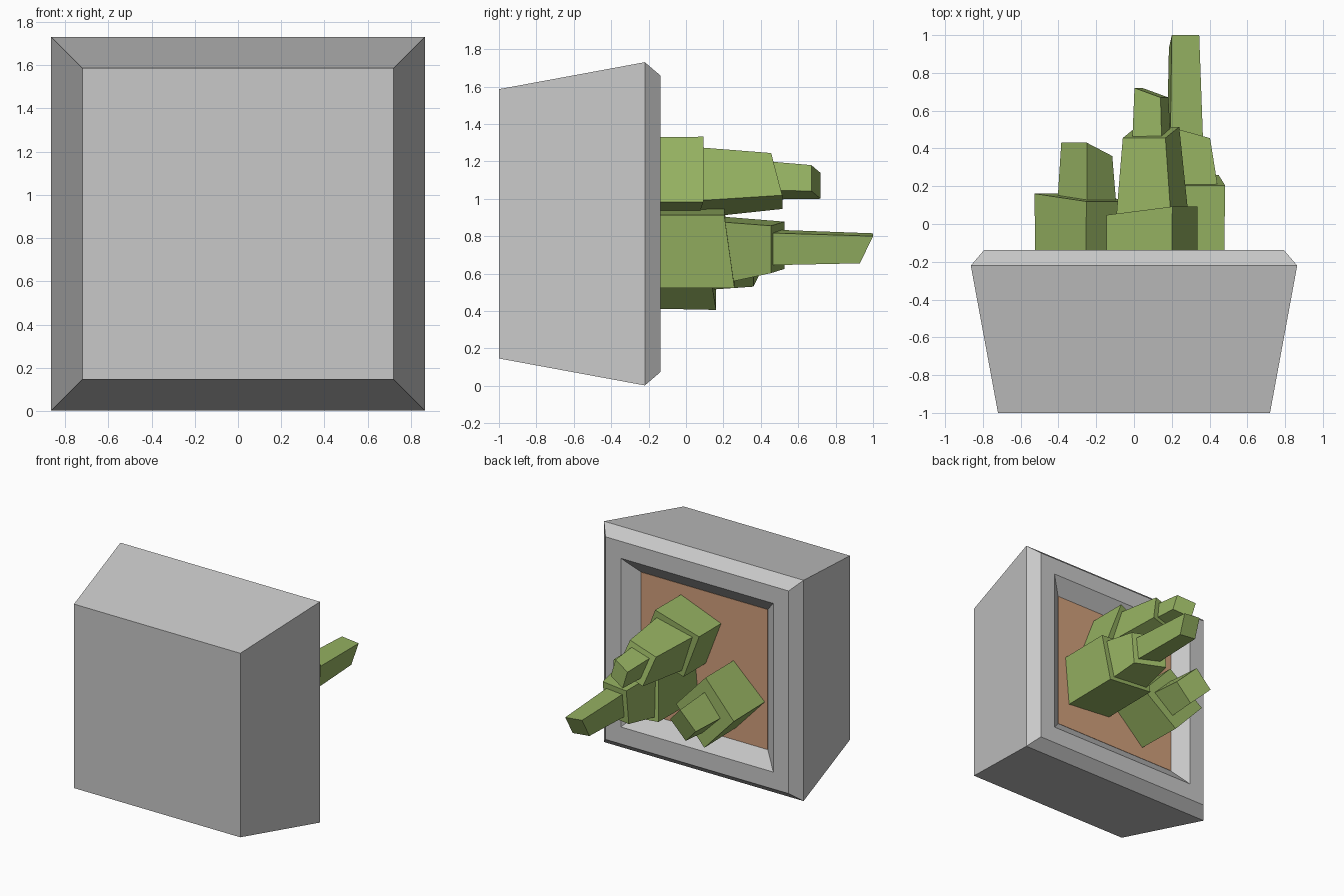
import bpy, bmesh, math

if "Cube" in bpy.data.objects:
    bpy.data.objects.remove(bpy.data.objects["Cube"])


def material(name, rgb):
    m = bpy.data.materials.new(name)
    m.diffuse_color = (*rgb, 1)
    m.use_nodes = True
    m.node_tree.nodes["Principled BSDF"].inputs["Base Color"].default_value = m.diffuse_color
    return m


GREY = material("pot grey", (0.58, 0.58, 0.58))
GREEN = material("cactus green", (0.30, 0.44, 0.12))
BROWN = material("soil brown", (0.64, 0.35, 0.20))


def ring(center, half, roll=0, slope_u=0, slope_v=0):
    """Square cross-section around the y axis, rolled and with a slanted cut."""
    cx, cy, cz = center
    c, s = math.cos(math.radians(roll)), math.sin(math.radians(roll))
    pts = []
    for a, b in ((-1, -1), (1, -1), (1, 1), (-1, 1)):
        u, v = a * half, b * half
        pts.append((cx + u * c - v * s, cy + slope_u * u + slope_v * v, cz + u * s + v * c))
    return pts


def loft(name, rings, mat):
    """Skin square rings together and cap both ends."""
    bm = bmesh.new()
    loops = [[bm.verts.new(p) for p in r] for r in rings]
    for a, b in zip(loops, loops[1:]):
        for i in range(4):
            j = (i + 1) % 4
            bm.faces.new((a[i], a[j], b[j], b[i]))
    bm.faces.new(loops[0])
    bm.faces.new(loops[-1])
    bmesh.ops.recalc_face_normals(bm, faces=bm.faces)
    me = bpy.data.meshes.new(name)
    bm.to_mesh(me)
    bm.free()
    me.materials.append(mat)
    ob = bpy.data.objects.new(name, me)
    bpy.context.collection.objects.link(ob)
    return ob


MID = 0.866  # height of the pot axis

# Pot lying on its side: tapered wall, bevelled lip, flat rim, sloping inside
pot_profile = [(-1, 0.72), (-0.22, 0.864), (-0.137, 0.793), (-0.137, 0.66), (-0.235, 0.54)]
loft("pot", [ring((0, y, MID), h) for y, h in pot_profile], GREY)

# Soil
loft("soil", [ring((0, y, MID), 0.548) for y in (-0.235, -0.226)], BROWN)

# Cactus arms: segments of (roll, start centre, start half, end centre, end half, end slants)
arms = {
    "upper_arm": [
        (21, (0.095, -0.23, 1.09), 0.186, (0.095, 0.07, 1.09), 0.187, 0.12, 0),
        (18, (0.0975, 0.05, 1.086), 0.151, (0.09, 0.485, 1.095), 0.1186, 0, -0.25),
        (17, (0.0925, 0.45, 1.0975), 0.081, (0.0925, 0.695, 1.09), 0.072, -0.35, 0),
    ],
    "lower_arm": [
        (-5, (0.265, -0.23, 0.735), 0.196, (0.27, 0.232, 0.735), 0.196, 0, -0.14),
        (-5, (0.265, 0.19, 0.725), 0.166, (0.265, 0.49, 0.74), 0.127, -0.28, 0),
        (-6, (0.27, 0.44, 0.74), 0.087, (0.265, 0.965, 0.735), 0.073, 0, 0.48),
    ],
    "side_arm": [
        (43, (-0.262, -0.23, 0.675), 0.185, (-0.262, 0.14, 0.67), 0.187, -0.11, 0),
        (45, (-0.25, 0.11, 0.668), 0.11, (-0.25, 0.395, 0.665), 0.0955, 0, 0.37),
    ],
}
for arm, segments in arms.items():
    for i, (roll, c0, h0, c1, h1, su, sv) in enumerate(segments, 1):
        loft(f"cactus_{arm}_{i}", [ring(c0, h0, roll), ring(c1, h1, roll, su, sv)], GREEN)
